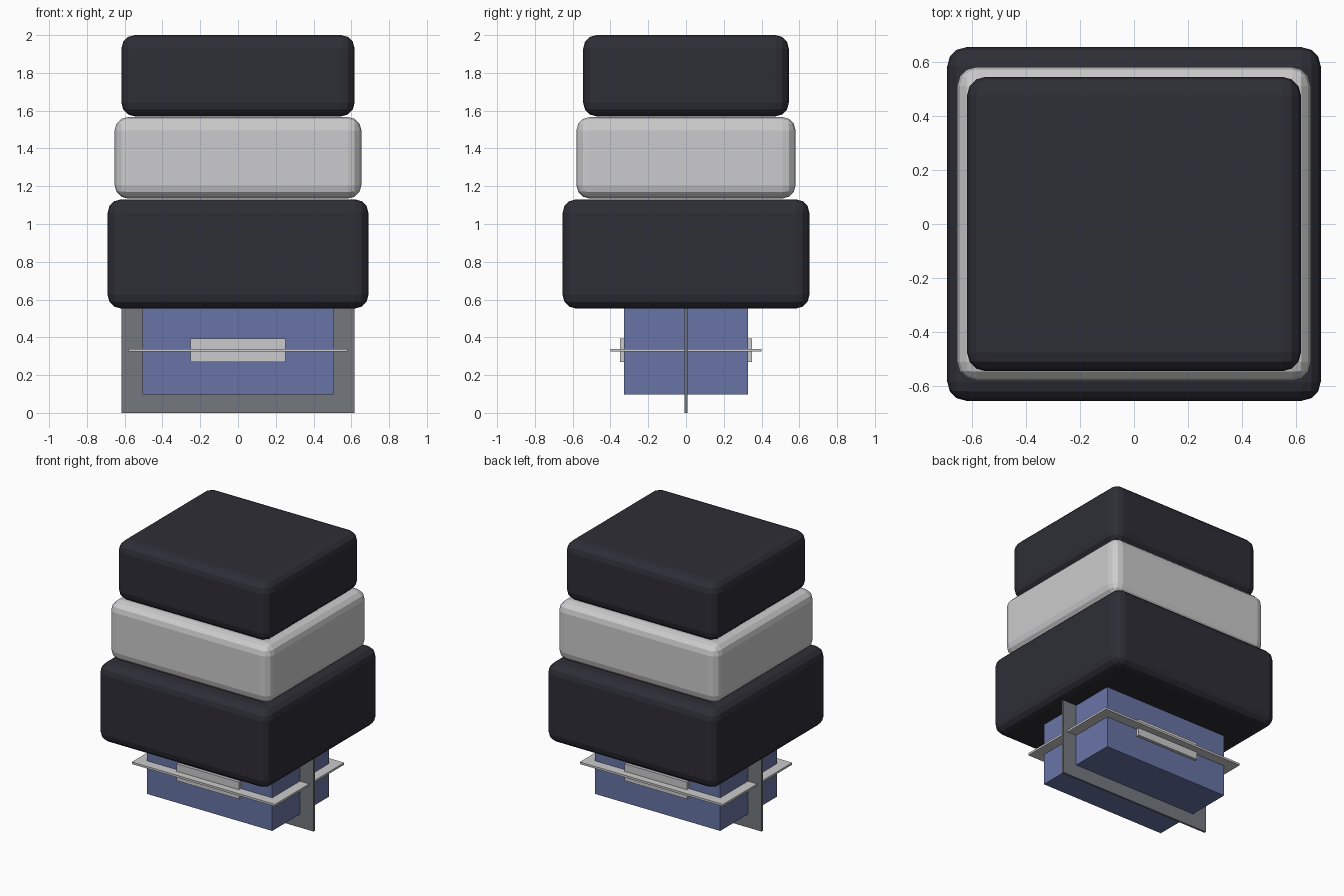
import bpy

if "Cube" in bpy.data.objects:
    bpy.data.objects.remove(bpy.data.objects["Cube"])


def material(name, color):
    m = bpy.data.materials.new(name)
    m.diffuse_color = (*color, 1)
    m.use_nodes = True
    m.node_tree.nodes["Principled BSDF"].inputs["Base Color"].default_value = m.diffuse_color
    return m


charcoal = material("charcoal", (0.027, 0.027, 0.037))
pale = material("pale grey", (0.60, 0.60, 0.61))
blue = material("slate blue", (0.14, 0.175, 0.38))
steel = material("steel grey", (0.175, 0.19, 0.21))


def box(name, hx, hy, z0, z1, mat, bevel=0):
    """Box centred on the z axis, with optional rounded edges."""
    bpy.ops.mesh.primitive_cube_add(size=1, location=(0, 0, (z0 + z1) / 2))
    ob = bpy.context.object
    ob.name = name
    ob.scale = (2 * hx, 2 * hy, z1 - z0)
    bpy.ops.object.transform_apply(location=False, rotation=False, scale=True)
    ob.data.materials.append(mat)
    if bevel:
        mod = ob.modifiers.new("rounded edges", 'BEVEL')
        mod.width = bevel
        mod.segments = 3
    return ob


# Stacked rounded blocks
box("lower_block", 0.69, 0.653, 0.553, 1.13, charcoal, 0.07)
box("middle_block", 0.653, 0.58, 1.135, 1.566, pale, 0.07)
box("top_block", 0.617, 0.544, 1.57, 2.0, charcoal, 0.07)

# Core below the blocks
box("core", 0.506, 0.327, 0.097, 0.56, blue)

# Crossing thin plates and the label bar
box("vertical_plate", 0.617, 0.007, 0.0, 0.56, steel)
box("horizontal_plate", 0.58, 0.40, 0.324, 0.339, pale)
box("label_bar", 0.252, 0.349, 0.27, 0.394, pale)
